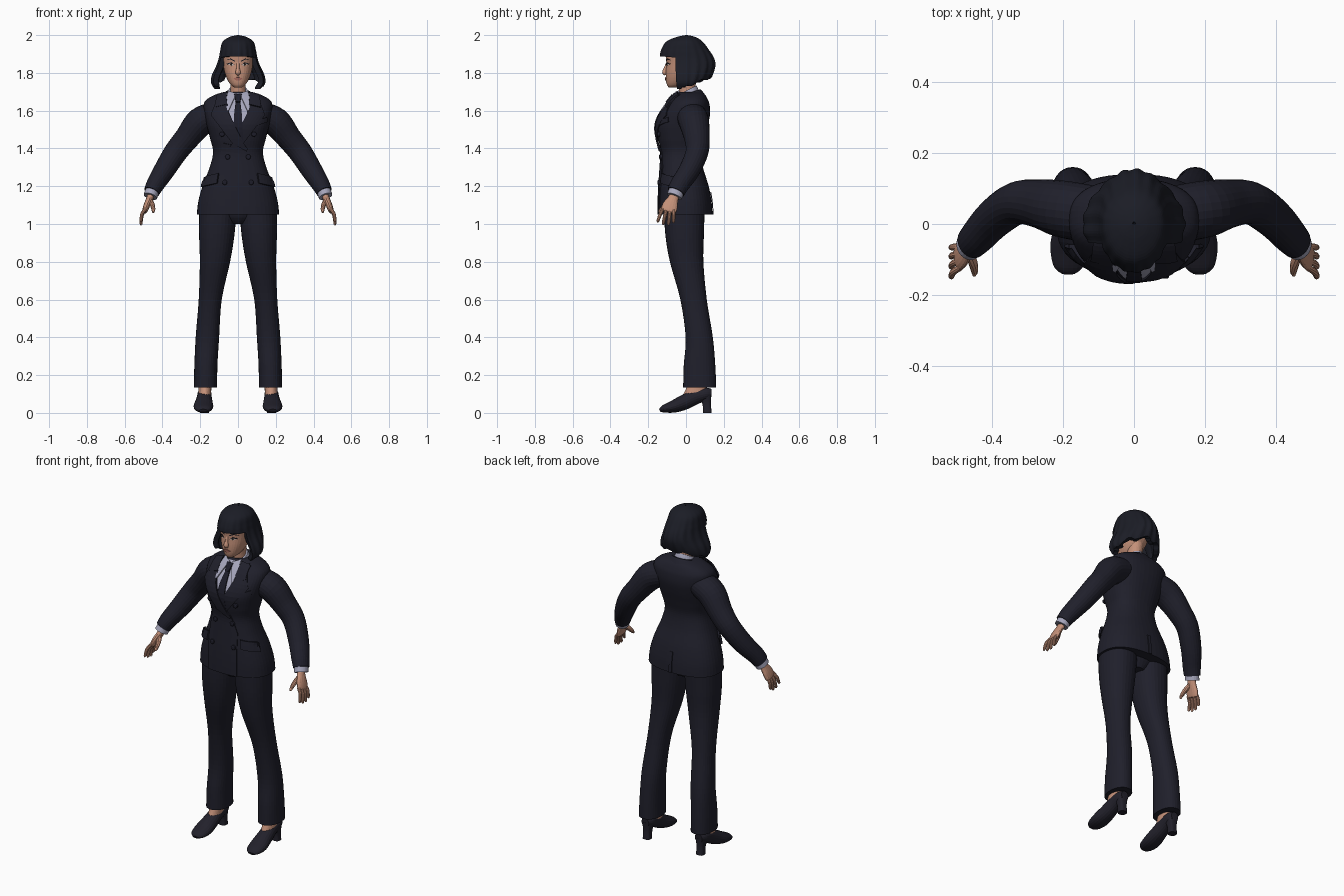
import bpy, bmesh, math
from mathutils import Vector

cube = bpy.data.objects.get("Cube")
if cube:
    bpy.data.objects.remove(cube, do_unlink=True)

made = []


def material(name, *rgb):
    m = bpy.data.materials.new(name)
    m.use_nodes = True
    m.diffuse_color = (*rgb, 1)
    m.node_tree.nodes["Principled BSDF"].inputs["Base Color"].default_value = (*rgb, 1)
    return m


SUIT = material("navy_suit", .014, .014, .024)
HAIR = material("black_hair", .011, .012, .019)
SHIRT = material("pale_shirt", .38, .38, .5)
SKIN = material("skin", .55, .28, .19)
TIE = material("dark_tie", .012, .012, .022)
SHOE = material("dark_leather", .016, .015, .024)
WHITE = material("eye_white", .55, .5, .48)
IRIS = material("brown_iris", .03, .018, .012)
LIPS = material("lips", .38, .14, .11)


def smooth_rows(rows, k=6):
    """Catmull-Rom interpolation through rows of numbers."""
    out = []
    for i in range(len(rows) - 1):
        p = [rows[max(0, min(len(rows) - 1, i + j))] for j in (-1, 0, 1, 2)]
        for s in range(k):
            t = s / k
            out.append([b + .5 * t * (c - a + t * (2*a - 5*b + 4*c - d + t * (3*(b - c) + d - a)))
                        for a, b, c, d in zip(*p)])
    return out + [list(rows[-1])]


def finish(name, bm, mat, mirror=False, thick=0, offset=1):
    me = bpy.data.meshes.new(name)
    bm.to_mesh(me)
    bm.free()
    me.materials.append(mat)
    ob = bpy.data.objects.new(name, me)
    bpy.context.collection.objects.link(ob)
    if thick:
        mod = ob.modifiers.new("Thickness", 'SOLIDIFY')
        mod.thickness, mod.offset = thick, offset
    if mirror:
        ob.modifiers.new("Mirror", 'MIRROR').use_mirror_merge = False
    made.append(ob)
    return ob


def skin_rings(rings, closed=True):
    """Bridge rings of points; closed rings also get end caps."""
    bm = bmesh.new()
    vs = [[bm.verts.new(p) for p in r] for r in rings]
    n = len(vs[0])
    for a, b in zip(vs, vs[1:]):
        for i in range(n if closed else n - 1):
            j = (i + 1) % n
            bm.faces.new((a[i], a[j], b[j], b[i]))
    if closed:
        bm.faces.new(vs[0])
        bm.faces.new(vs[-1])
        bmesh.ops.recalc_face_normals(bm, faces=bm.faces)
    return bm


def power(v, e):
    return math.copysign(abs(v) ** e, v)


def level(name, rows, mat, mirror=False, p=2.0, tilt=0, n=32):
    """Loft of level rings, each row is z, centre x, half width, front y, back y."""
    rings = []
    for z, cx, rx, yf, yb in smooth_rows(rows):
        ring = []
        for i in range(n):
            a = math.tau * i / n
            y = (yf + yb) / 2 + (yb - yf) / 2 * power(math.sin(a), 2 / p)
            ring.append((cx + rx * power(math.cos(a), 2 / p), y, z + tilt * y))
        rings.append(ring)
    return finish(name, skin_rings(rings), mat, mirror)


def tube(name, path, mat, hint=(0, 1, 0), mirror=True, n=16, k=5):
    """Loft along a path, each row is x, y, z, radius along hint, radius across."""
    rows = smooth_rows(path, k)
    rings = []
    for i, (x, y, z, ra, rb) in enumerate(rows):
        t = Vector(rows[min(i + 1, len(rows) - 1)][:3]) - Vector(rows[max(i - 1, 0)][:3])
        t.normalize()
        h = Vector(hint)
        u = (h - t * h.dot(t)).normalized()
        v = t.cross(u)
        rings.append([Vector((x, y, z)) + u * ra * math.cos(math.tau * j / n)
                      + v * rb * math.sin(math.tau * j / n) for j in range(n)])
    return finish(name, skin_rings(rings), mat, mirror)


def surface_y(prof, p, x, z, side=-1):
    """Depth of a level loft at x, z."""
    rows = sorted(smooth_rows(prof))
    z = max(rows[0][0], min(rows[-1][0], z))
    for a, b in zip(rows, rows[1:]):
        if z <= b[0]:
            f = (z - a[0]) / (b[0] - a[0])
            _, _, rx, yf, yb = [s + (e - s) * f for s, e in zip(a, b)]
            d = (1 - min(.97, abs(x / rx)) ** p) ** (1 / p)
            return (yf + yb) / 2 + side * (yb - yf) / 2 * d


def patch(name, edge_a, edge_b, mat, base, off=.001, thick=.004, mirror=False, side=-1):
    """Thin plate between two x, z polylines, laid on a lofted body."""
    prof, p = base
    def dense(e):
        return [[s + (t - s) * i / 6 for s, t in zip(a, b)]
                for a, b in zip(e, e[1:]) for i in range(6)] + [list(e[-1])]
    rings = []
    for a, b in zip(dense(edge_a), dense(edge_b)):
        pts = [(a[0] + (b[0] - a[0]) * j / 6, a[1] + (b[1] - a[1]) * j / 6) for j in range(7)]
        rings.append([(x, surface_y(prof, p, x, z, side) + side * off, z) for x, z in pts])
    bm = skin_rings(rings, closed=False)
    bm.normal_update()
    if sum(f.normal.y for f in bm.faces) * side < 0:
        bmesh.ops.reverse_faces(bm, faces=bm.faces)
    return finish(name, bm, mat, mirror, thick)


def flip(edge):
    return [(-x, z) for x, z in edge]


# Jacket body
TORSO = [(1.05, 0, .218, -.145, .14), (1.12, 0, .21, -.145, .135), (1.2, 0, .188, -.142, .12),
         (1.3, 0, .15, -.135, .09), (1.38, 0, .132, -.132, .08), (1.45, 0, .147, -.147, .095),
         (1.52, 0, .165, -.155, .115), (1.58, 0, .178, -.135, .127), (1.63, 0, .182, -.1, .125),
         (1.66, 0, .165, -.077, .115), (1.685, 0, .12, -.055, .1), (1.7, 0, .07, -.04, .08)]
body = (TORSO, 2.4)
level("jacket_body", TORSO, SUIT, p=2.4, n=48)

# Shirt front, tie, lapels and the overlapping double-breasted panel
patch("shirt_front", [(-.06, 1.69), (-.05, 1.6), (.01, 1.45)],
      [(.06, 1.69), (.05, 1.6), (.02, 1.45)], SHIRT, body, thick=.002)
patch("tie_blade", [(-.01, 1.665), (-.02, 1.58), (-.028, 1.44)],
      [(.01, 1.665), (.02, 1.58), (.028, 1.44)], TIE, body, off=.003, thick=.007)
patch("tie_knot", [(-.02, 1.68), (-.011, 1.64)], [(.02, 1.68), (.011, 1.64)],
      TIE, body, off=.006, thick=.012)
inner = [(-.062, 1.692), (-.046, 1.58), (.035, 1.42), (.05, 1.4)]
outer = [(-.1, 1.685), (-.14, 1.575), (-.03, 1.43), (.045, 1.385)]
patch("left_lapel", flip(inner), flip(outer), SUIT, body, off=.003, thick=.006)
patch("right_lapel", inner, outer, SUIT, body, off=.006, thick=.008)
patch("collar_notches", [(.06, 1.695), (.058, 1.63)], [(.112, 1.68), (.12, 1.615)],
      SUIT, body, off=.009, thick=.008, mirror=True)
patch("front_overlap", [(-.08, 1.43), (-.1, 1.3), (-.1, 1.05)],
      [(.045, 1.4), (.085, 1.3), (.09, 1.05)], SUIT, body, off=.0005, thick=.005)

# Pockets, vent and buttons
patch("pocket_flaps", [(.1, 1.268), (.182, 1.245)], [(.108, 1.215), (.188, 1.195)],
      SUIT, body, thick=.012, mirror=True)
patch("breast_pocket", [(.095, 1.545), (.15, 1.565)], [(.097, 1.52), (.152, 1.54)],
      SUIT, body, thick=.006)
patch("back_vent", [(-.004, 1.17), (-.004, 1.05)], [(.014, 1.17), (.014, 1.05)],
      SUIT, body, thick=.005, side=1)
for label, x, z in (("lower", .07, 1.22), ("middle", .055, 1.355), ("upper", .085, 1.475)):
    y = surface_y(TORSO, 2.4, x, z)
    tube(label + "_buttons", [(x, y, z, .013, .013), (x, y - .012, z, .013, .013),
                              (x, y - .016, z, .008, .008)], TIE, hint=(1, 0, 0), k=2)

# Collars around the neck
level("shirt_collar", [(1.665, 0, .066, -.062, .07), (1.69, 0, .056, -.053, .062),
                       (1.705, 0, .05, -.046, .056)], SHIRT, tilt=.5)
patch("collar_points", [(.008, 1.685), (.03, 1.64), (.05, 1.595)],
      [(.05, 1.7), (.062, 1.66), (.058, 1.6)], SHIRT, body, off=.006, thick=.008, mirror=True)
level("jacket_collar", [(1.655, 0, .1, -.035, .1), (1.68, 0, .078, -.03, .085),
                        (1.69, 0, .066, -.02, .076)], SUIT, tilt=.3)

# Sleeves and shirt cuffs
tube("sleeves", [(.12, .028, 1.575, .08, .072), (.2, .042, 1.54, .08, .077),
                 (.27, .058, 1.455, .068, .066), (.33, .058, 1.38, .06, .062),
                 (.39, .018, 1.285, .056, .056), (.437, -.032, 1.21, .051, .048),
                 (.457, -.053, 1.17, .047, .042)], SUIT, n=24)
tube("shirt_cuffs", [(.45, -.046, 1.185, .041, .037), (.464, -.062, 1.146, .042, .037)],
     SHIRT, n=24)

# Hands with palm, fingers and thumb
tube("palms", [(.457, -.054, 1.165, .025, .019), (.467, -.068, 1.135, .028, .018),
               (.482, -.083, 1.1, .04, .017), (.493, -.092, 1.07, .04, .014),
               (.495, -.094, 1.063, .03, .008)], SKIN)
for finger, y0, y1, drop in (("index", -.122, -.148, .052), ("middle", -.102, -.12, .066),
                             ("ring", -.083, -.092, .068), ("little", -.064, -.066, .055)):
    tube(finger + "_fingers", [(.488, y0, 1.082, .0095, .0095),
                               (.508, (y0 + y1) / 2, 1.08 - drop / 2, .0095, .0095),
                               (.513, y1, 1.07 - drop, .008, .008),
                               (.511, y1, 1.064 - drop, .004, .004)], SKIN, n=10, k=3)
tube("thumbs", [(.466, -.075, 1.13, .014, .014), (.453, -.107, 1.1, .014, .013),
                (.448, -.132, 1.075, .01, .01), (.449, -.144, 1.062, .005, .005)], SKIN, n=10)

# Trousers
level("trouser_legs", [(.135, .172, .062, -.015, .16), (.25, .17, .061, -.012, .155),
                       (.4, .162, .062, -.002, .142), (.6, .147, .061, -.03, .11),
                       (.8, .122, .08, -.085, .092), (.95, .112, .094, -.11, .095),
                       (1.12, .105, .1, -.118, .1)], SUIT, mirror=True, p=2.2)
level("trouser_seat", [(1.0, 0, .05, -.07, .06), (1.04, 0, .12, -.1, .08),
                       (1.12, 0, .19, -.12, .11)], SUIT)

# Feet and heeled shoes
level("ankles", [(.07, .177, .034, -.03, .11), (.11, .176, .034, -.008, .11),
                 (.2, .172, .034, .03, .11)], SKIN, mirror=True)
tube("shoes", [(.184, -.138, .012, .02, .009), (.184, -.118, .021, .042, .02),
               (.183, -.065, .034, .052, .033), (.18, -.01, .056, .046, .04),
               (.178, .05, .085, .039, .04), (.177, .105, .1, .036, .034),
               (.177, .134, .1, .024, .026)], SHOE, hint=(1, 0, 0), n=20)
level("shoe_heels", [(0, .177, .023, .09, .136), (.05, .177, .023, .086, .132),
                     (.1, .177, .033, .06, .135)], SHOE, mirror=True, p=3)

# Head, neck and nose
HEAD = [(1.722, 0, .018, -.09, -.05), (1.735, 0, .036, -.1, -.01), (1.76, 0, .054, -.106, .03),
        (1.8, 0, .07, -.107, .06), (1.85, 0, .08, -.104, .085), (1.9, 0, .082, -.106, .09),
        (1.95, 0, .068, -.09, .075), (1.98, 0, .035, -.05, .04)]
face = (HEAD, 2.3)
level("head", HEAD, SKIN, p=2.3)
level("neck", [(1.66, 0, .045, -.035, .058), (1.72, 0, .04, -.038, .05),
               (1.79, 0, .044, -.045, .06)], SKIN)
tube("nose", [(0, -.1, 1.855, .007, .005), (0, -.108, 1.825, .009, .009),
              (0, -.114, 1.803, .014, .012), (0, -.107, 1.79, .009, .006)],
     SKIN, hint=(1, 0, 0), mirror=False)

# Eyes, brows and mouth
patch("eye_whites", [(.02, 1.842), (.035, 1.852), (.053, 1.846)],
      [(.02, 1.842), (.035, 1.837), (.053, 1.846)], WHITE, face, thick=.001, mirror=True)
patch("irises", [(.03, 1.845), (.036, 1.852), (.042, 1.845)],
      [(.03, 1.844), (.036, 1.838), (.042, 1.844)], IRIS, face, off=.0025, thick=.001, mirror=True)
patch("eyelashes", [(.018, 1.842), (.035, 1.856), (.058, 1.849)],
      [(.02, 1.842), (.035, 1.851), (.055, 1.845)], HAIR, face, off=.002, thick=.003, mirror=True)
patch("eyebrows", [(.016, 1.865), (.04, 1.876), (.062, 1.868)],
      [(.016, 1.86), (.04, 1.871), (.062, 1.867)], HAIR, face, thick=.002, mirror=True)
patch("mouth", [(-.023, 1.77), (-.008, 1.777), (.008, 1.777), (.023, 1.77)],
      [(-.023, 1.77), (-.01, 1.761), (.01, 1.761), (.023, 1.77)], LIPS, face, thick=.004)

# Bobbed hair and straight fringe
HAIRLINE = smooth_rows([(2.0, 0, .004, .0, .006), (1.99, 0, .045, -.05, .05),
                        (1.965, 0, .082, -.105, .088), (1.92, 0, .094, -.131, .122),
                        (1.88, 0, .101, -.137, .146), (1.84, 0, .114, -.135, .154),
                        (1.79, 0, .137, -.13, .14), (1.75, 0, .143, -.125, .115),
                        (1.72, 0, .126, -.115, .085), (1.7, 0, .11, -.1, .06)])


def hair_sheet(name, start, end, bottom, thick):
    cols = []
    for i in range(73):
        a = math.radians(start + (end - start) * i / 72)
        zb = bottom(a)
        col = []
        for z, _, rx, yf, yb in HAIRLINE:
            if z < zb:
                break
            wave = 1 + .018 * math.sin(17 * a) * min(1, (2 - z) * 8)
            c = math.cos(a)
            col.append((rx * wave * math.sin(a), -c * wave * (-yf if c > 0 else yb), z))
        last = col[-1]
        col += [(last[0], last[1], min(zb, last[2] - .001))] * (len(HAIRLINE) - len(col))
        cols.append(col)
    bm = skin_rings(cols, closed=False)
    bmesh.ops.remove_doubles(bm, verts=bm.verts, dist=.0003)
    bmesh.ops.recalc_face_normals(bm, faces=bm.faces)
    bm.normal_update()
    if sum(f.normal.dot(f.calc_center_median() - Vector((0, 0, 1.85))) for f in bm.faces) < 0:
        bmesh.ops.reverse_faces(bm, faces=bm.faces)
    finish(name, bm, HAIR, thick=thick, offset=-1)


hair_sheet("hair_bob", 66, 294,
           lambda a: 1.722 + .055 * max(0, -math.cos(a)) + .008 * math.sin(9 * a), .028)
hair_sheet("hair_fringe", -72, 72, lambda a: 1.888 - .012 * (1 - math.cos(a)), .022)

# Smooth shading with crisp edges
for ob in bpy.context.view_layer.objects:
    ob.select_set(ob in made)
bpy.context.view_layer.objects.active = made[0]
bpy.ops.object.shade_smooth_by_angle(angle=math.radians(42))
